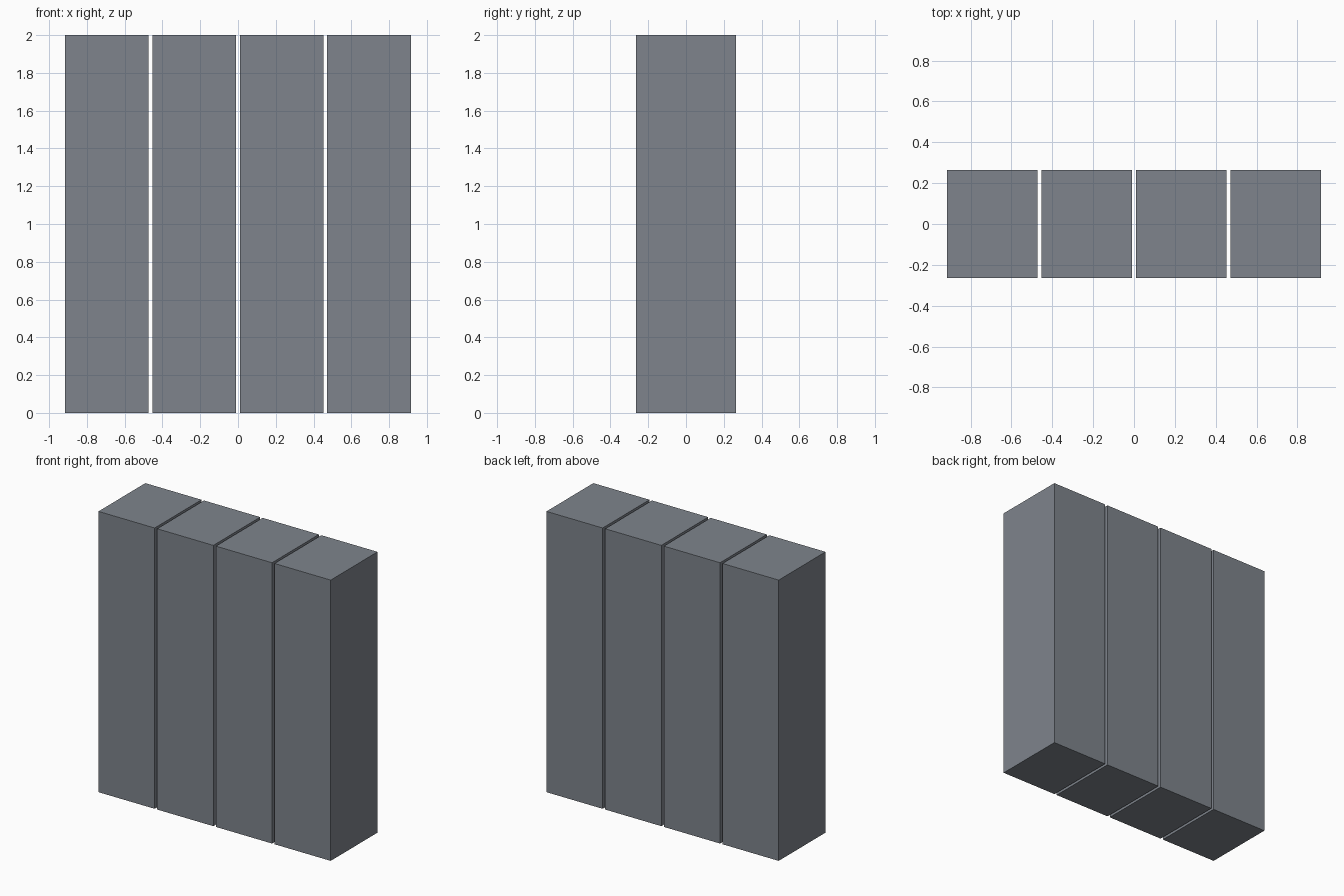
import bpy

if "Cube" in bpy.data.objects:
    bpy.data.objects.remove(bpy.data.objects["Cube"])

WIDTH, DEPTH, HEIGHT = 0.4425, 0.527, 2.0
PITCH = 0.4625   # spacing between block centres, leaving a narrow open gap
COUNT = 4

# Dark blue-grey finish
finish = bpy.data.materials.new("slate_grey")
finish.diffuse_color = (0.209, 0.231, 0.262, 1)
finish.use_nodes = True
finish.node_tree.nodes["Principled BSDF"].inputs["Base Color"].default_value = finish.diffuse_color


def box(name, centre, size):
    bpy.ops.mesh.primitive_cube_add(size=1, location=centre)
    obj = bpy.context.object
    obj.name = name
    obj.scale = size
    bpy.ops.object.transform_apply(location=False, rotation=False, scale=True)
    obj.data.materials.append(finish)
    return obj


# Row of identical upright blocks
for i in range(COUNT):
    x = (i - (COUNT - 1) / 2) * PITCH
    box(f"upright_block_{i + 1}", (x, 0, HEIGHT / 2), (WIDTH, DEPTH, HEIGHT))
